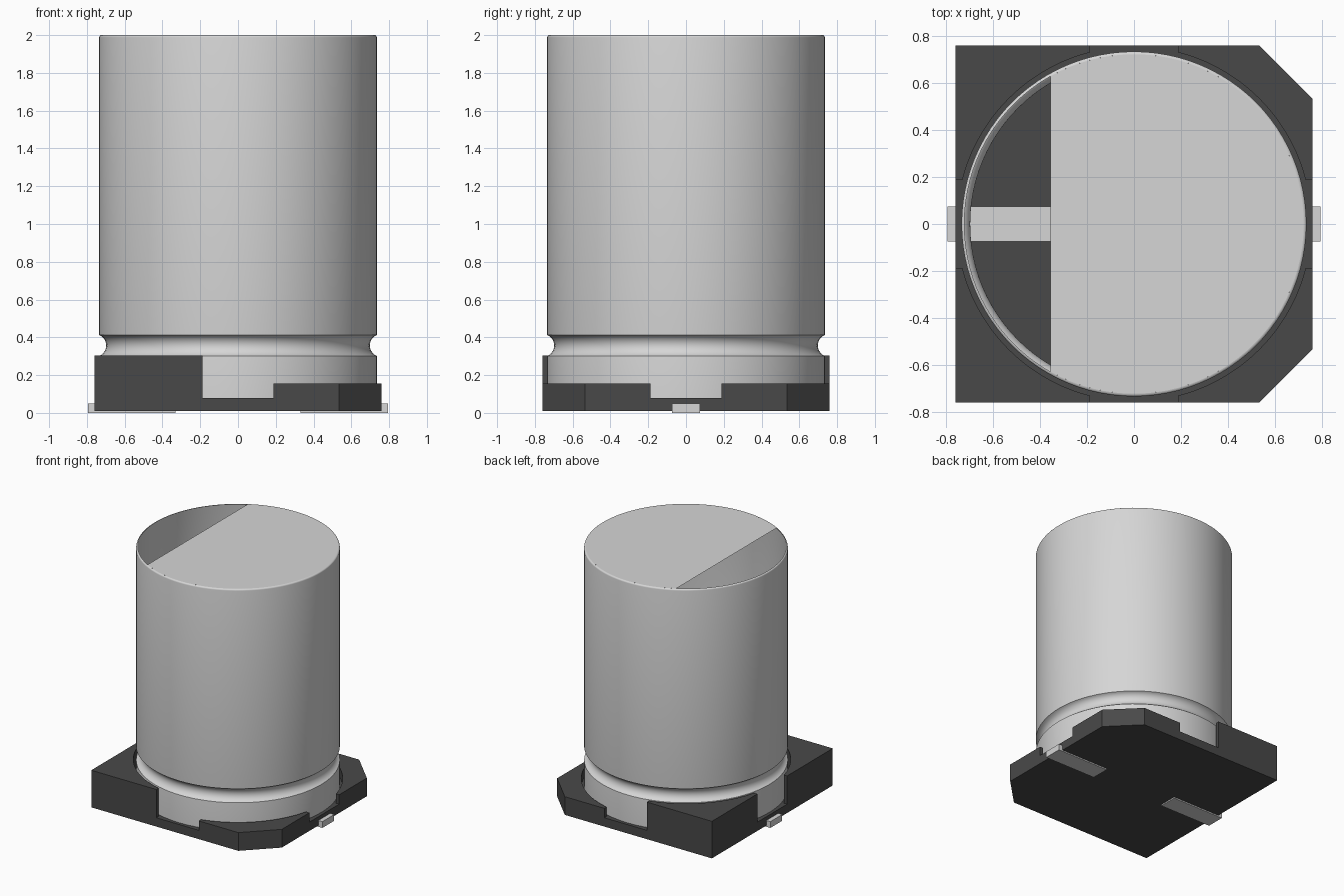
import bpy
import bmesh
from math import acos, asin, cos, sin, pi, radians

cube = bpy.data.objects.get("Cube")
if cube:
    bpy.data.objects.remove(cube, do_unlink=True)


def material(name, value):
    m = bpy.data.materials.new(name)
    m.use_nodes = True
    color = (value, value, value, 1)
    m.diffuse_color = color
    bsdf = m.node_tree.nodes["Principled BSDF"]
    bsdf.inputs["Base Color"].default_value = color
    return m


METAL = material("brushed metal", 0.67)
PLASTIC = material("dark plastic", 0.066)


def finish(name, bm, mat):
    bmesh.ops.recalc_face_normals(bm, faces=bm.faces)
    mesh = bpy.data.meshes.new(name)
    bm.to_mesh(mesh)
    bm.free()
    mesh.materials.append(mat)
    ob = bpy.data.objects.new(name, mesh)
    bpy.context.collection.objects.link(ob)
    return ob


def activate(ob):
    bpy.ops.object.select_all(action="DESELECT")
    ob.select_set(True)
    bpy.context.view_layer.objects.active = ob


def prism(name, outline, low, high, mat):
    bm = bmesh.new()
    face = bm.faces.new([bm.verts.new((x, y, low)) for x, y in outline])
    if high > low:
        new = bmesh.ops.extrude_face_region(bm, geom=[face], use_keep_orig=True)
        for v in new["geom"]:
            if isinstance(v, bmesh.types.BMVert):
                v.co.z = high
    return finish(name, bm, mat)


def arc(radius, start, end, steps):
    return [(radius * cos(start + (end - start) * i / steps),
             radius * sin(start + (end - start) * i / steps))
            for i in range(steps + 1)]


HALF, CUT, NOTCH = 0.76, 0.535, 0.187
SLAB_TOP = 0.08
CAN_R, RIM = 0.735, 0.012

# Base slab with two clipped corners and a round pocket under the can
outline = [(-HALF, -HALF), (CUT, -HALF), (HALF, -CUT),
           (HALF, CUT), (CUT, HALF), (-HALF, HALF)]
slab = prism("base_slab", outline, 0.01, SLAB_TOP, PLASTIC)
cutter = prism("pocket_cutter", arc(0.73, 0, 2 * pi, 96)[:-1], 0.03, 0.2, PLASTIC)
cutter.hide_render = True
pocket = slab.modifiers.new("pocket", "BOOLEAN")
pocket.operation = "DIFFERENCE"
pocket.solver = "EXACT"
pocket.object = cutter
activate(slab)
bpy.ops.object.modifier_apply(modifier=pocket.name)
bpy.data.objects.remove(cutter, do_unlink=True)

# Four raised corners hugging the can, taller on the square side
HOLE = 0.755
edge = asin(NOTCH / HOLE)
for sx, side in ((-1, "right"), (1, "left")):
    for sy, end in ((-1, "front"), (1, "back")):
        if sx > 0:
            tip = [(HALF, CUT), (CUT, HALF)]
        else:
            tip = [(HALF, HALF)]
        shape = [(HALF, NOTCH)] + tip + [(NOTCH, HALF)]
        shape += arc(HOLE, pi / 2 - edge, edge, 24)
        shape = [(sx * x, sy * y) for x, y in shape]
        height = 0.155 if sx > 0 else 0.305
        prism(f"{end}_{side}_corner", shape, SLAB_TOP, height, PLASTIC)

# Thin-walled can: spun profile with a crimp groove and a rounded rim
profile = [(CAN_R, 0.04), (CAN_R, 0.298)]
GROOVE, GROOVE_Z = 0.06, 0.357
for i in range(13):
    t = radians(247 - 134 * i / 12)
    profile.append((0.758 + GROOVE * cos(t), GROOVE_Z + GROOVE * sin(t)))
profile.append((CAN_R, 0.416))
for i in range(5):
    t = pi / 2 * i / 4
    profile.append((CAN_R - RIM + RIM * cos(t), 2 - RIM + RIM * sin(t)))

bm = bmesh.new()
verts = [bm.verts.new((r, 0, z)) for r, z in profile]
edges = [bm.edges.new(pair) for pair in zip(verts, verts[1:])]
bmesh.ops.spin(bm, geom=verts + edges, cent=(0, 0, 0), axis=(0, 0, 1),
               angle=2 * pi, steps=96, use_duplicate=False)
bmesh.ops.remove_doubles(bm, verts=bm.verts, dist=0.0001)
can = finish("can_wall", bm, METAL)
# Make the wall face outward
if sum(p.normal.dot(p.center) for p in can.data.polygons if p.center.z < 1.98) < 0:
    can.data.flip_normals()
activate(can)
bpy.ops.object.shade_smooth_by_angle(angle=radians(35))

# Flat can top, open over the polarity segment
limit = acos(-0.355 / (CAN_R - RIM))
top = prism("can_top", arc(CAN_R - RIM, -limit, limit, 64), 2, 2, METAL)
if top.data.polygons[0].normal.z < 0:
    top.data.flip_normals()

# Flat terminals
for s, side in ((-1, "right"), (1, "left")):
    a, b = sorted((s * 0.33, s * 0.795))
    prism(f"{side}_terminal",
          [(a, -0.075), (b, -0.075), (b, 0.075), (a, 0.075)], 0, 0.05, METAL)
